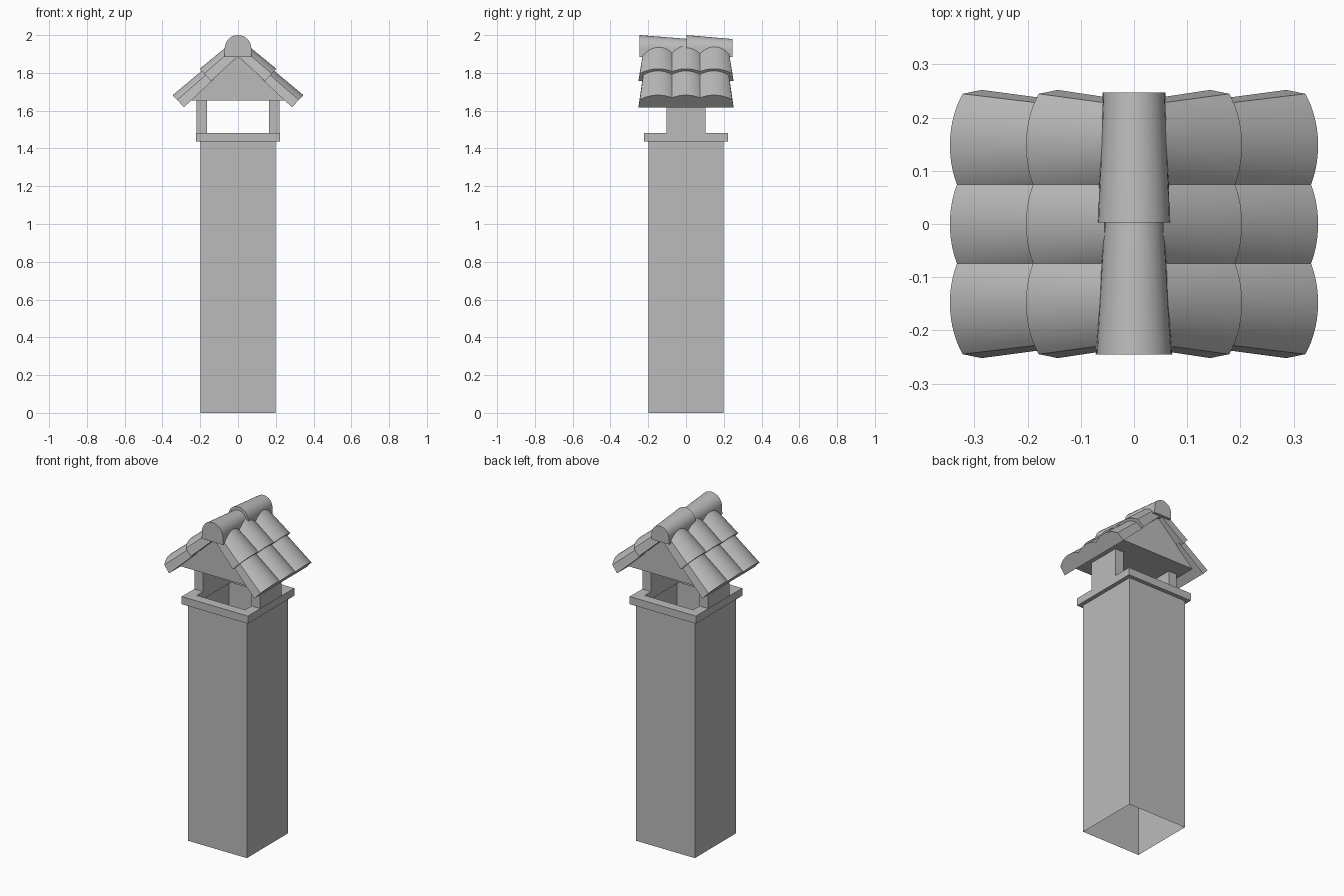
import bpy, bmesh
from math import sin, cos, atan, radians
from mathutils import Vector

cube = bpy.data.objects.get("Cube")
if cube:
    bpy.data.objects.remove(cube)

grey = bpy.data.materials.new("plain_grey")
grey.use_nodes = True
grey.diffuse_color = (0.5, 0.5, 0.5, 1)
grey.node_tree.nodes["Principled BSDF"].inputs["Base Color"].default_value = (0.5, 0.5, 0.5, 1)


def loft(name, rings, caps=True, closed=False, smooth=False):
    """Join matching rings of points with quads; cap the ends or join last to first."""
    bm = bmesh.new()
    loops = [[bm.verts.new(p) for p in ring] for ring in rings]
    pairs = list(zip(loops, loops[1:]))
    if closed:
        pairs.append((loops[-1], loops[0]))
    for a, b in pairs:
        n = len(a)
        for i in range(n):
            j = (i + 1) % n
            bm.faces.new((a[i], a[j], b[j], b[i]))
    if caps and not closed:
        bm.faces.new(loops[0])
        bm.faces.new(loops[-1])
    bmesh.ops.recalc_face_normals(bm, faces=bm.faces)
    mesh = bpy.data.meshes.new(name)
    bm.to_mesh(mesh)
    bm.free()
    mesh.materials.append(grey)
    if smooth:
        mesh.shade_smooth()
        mesh.set_sharp_from_angle(angle=radians(35))
    obj = bpy.data.objects.new(name, mesh)
    bpy.context.collection.objects.link(obj)
    return obj


def rect(x0, x1, y0, y1, z):
    return [(x0, y0, z), (x1, y0, z), (x1, y1, z), (x0, y1, z)]


def square(r, z):
    return rect(-r, r, -r, r, z)


def arch(origin, side, up, half, height, wall, lean, steps=14):
    """Cross-section with short side walls under a circular arc."""
    chord, rise = half * lean, height * (1 - wall)
    theta = 2 * atan(rise / chord)
    radius = chord / sin(theta)
    pts = [(-half, 0)]
    for i in range(steps + 1):
        t = theta * (2 * i / steps - 1)
        pts.append((radius * sin(t), height - radius * (1 - cos(t))))
    pts.append((half, 0))
    return [origin + side * u + up * v for u, v in pts]


# Hollow shaft and the collar around its mouth
loft("chimney_shaft", [square(0.198, 0), square(0.198, 1.437)], caps=False)
loft("collar", [square(0.222, 1.437), square(0.222, 1.483),
                square(0.163, 1.483), square(0.163, 1.437)], closed=True)

# Two posts that carry the roof
for word, s in (("left", 1), ("right", -1)):
    xs = sorted((s * 0.163, s * 0.22))
    loft(word + "_post", [rect(*xs, -0.103, 0.103, z) for z in (1.483, 1.67)])

# Solid gable block
loft("gable_block", [[(-0.253, y, 1.655), (0.253, y, 1.655), (0, y, 1.888)]
                     for y in (-0.205, 0.205)])

# Tapered roof tiles, two courses of three on each slope
Y, Z = Vector((0, 1, 0)), Vector((0, 0, 1))
pitch = radians(43)
courses = {"lower": (0.286, 1.618, 0.215), "upper": (0.143, 1.757, 0.19)}
for word, s in (("left", 1), ("right", -1)):
    uphill = Vector((-s * cos(pitch), 0, sin(pitch)))
    normal = Vector((s * sin(pitch), 0, cos(pitch)))
    for course, (x, z, length) in courses.items():
        foot = Vector((s * x, 0, z))
        for k in (-1, 0, 1):
            base = foot + Y * k * 0.148
            loft(f"{word}_{course}_tile_{k + 2}",
                 [arch(base, Y, normal, 0.104, 0.088, 0.6, 0.93),
                  arch(base + uphill * length, Y, normal, 0.083, 0.076, 0.6, 0.93)],
                 smooth=True)

# Two overlapping ridge tiles
X = Vector((1, 0, 0))
for word, y0, y1, wide, narrow in (("front", -0.245, 0.02, 0.072, 0.056),
                                   ("back", 0.003, 0.247, 0.069, 0.059)):
    loft(word + "_ridge_tile",
         [arch(Vector((0, y0, 1.883)), X, Z, wide, 0.117, 0.4, 0.98),
          arch(Vector((0, y1, 1.883)), X, Z, narrow, 0.096, 0.4, 0.98)],
         smooth=True)
